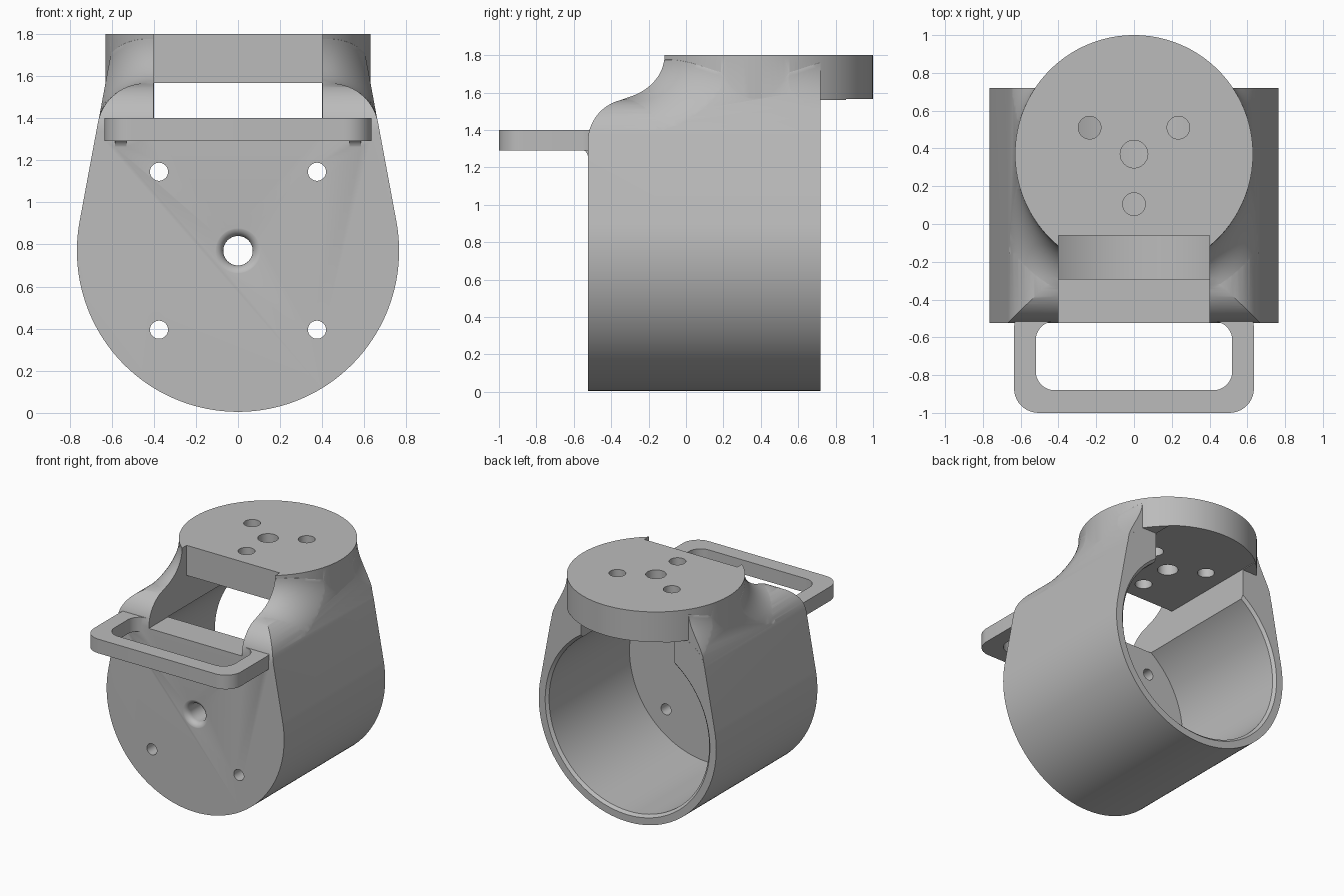
import bpy, bmesh
from math import sin, cos, radians, sqrt, pi

cube = bpy.data.objects.get("Cube")
if cube:
    bpy.data.objects.remove(cube, do_unlink=True)

grey = bpy.data.materials.new("plain_grey")
grey.use_nodes = True
grey.diffuse_color = (0.5, 0.5, 0.5, 1)
grey.node_tree.nodes["Principled BSDF"].inputs["Base Color"].default_value = (0.5, 0.5, 0.5, 1)

# Main dimensions
RADIUS, AXIS_Z = 0.765, 0.77
FRONT, BACK = -0.525, 0.72
LEAN = 10.5
TOP, ROUND = 1.565, 0.23
CAP_Y, CAP_R, CAP_TOP = 0.37, 0.63, 1.8
SLOT, INNER_FRONT, SLOT_Z = 0.4, -0.29, 1.33


def arc(cx, cy, r, start, end, n=24):
    return [(cx + r * cos(radians(start + (end - start) * i / n)),
             cy + r * sin(radians(start + (end - start) * i / n))) for i in range(n + 1)]


def circle(cx, cy, r, n=96):
    return arc(cx, cy, r, 0, 360, n)[:-1]


def rounded_rect(x0, x1, y0, y1, r):
    return (arc(x1 - r, y1 - r, r, 0, 90, 10) + arc(x0 + r, y1 - r, r, 90, 180, 10)
            + arc(x0 + r, y0 + r, r, 180, 270, 10) + arc(x1 - r, y0 + r, r, 270, 360, 10))


def loft(name, rings, bevel=0, segments=1):
    """Closed solid through matching rings; optional rounding of both end rims."""
    bm = bmesh.new()
    vs = [[bm.verts.new(p) for p in ring] for ring in rings]
    n = len(vs[0])
    for a, b in zip(vs, vs[1:]):
        for i in range(n):
            bm.faces.new((a[i], a[(i + 1) % n], b[(i + 1) % n], b[i]))
    ends = [bm.faces.new(vs[0]), bm.faces.new(vs[-1])]
    if bevel:
        bmesh.ops.bevel(bm, geom=[e for f in ends for e in f.edges], offset=bevel,
                        segments=segments, profile=0.5, affect='EDGES')
    if len(rings) > 2:
        bmesh.ops.triangulate(bm, faces=bm.faces)
    bmesh.ops.recalc_face_normals(bm, faces=bm.faces)
    if bm.calc_volume(signed=True) < 0:
        bmesh.ops.reverse_faces(bm, faces=bm.faces)
    mesh = bpy.data.meshes.new(name)
    bm.to_mesh(mesh)
    bm.free()
    obj = bpy.data.objects.new(name, mesh)
    bpy.context.collection.objects.link(obj)
    mesh.materials.append(grey)
    return obj


PLACE = {'X': lambda u, v, w: (w, u, v),
         'Y': lambda u, v, w: (u, w, v),
         'Z': lambda u, v, w: (u, v, w)}


def prism(name, outline, axis, start, end, bevel=0, segments=1):
    put = PLACE[axis]
    return loft(name, [[put(u, v, w) for u, v in outline] for w in (start, end)], bevel, segments)


def box(name, x0, x1, y0, y1, z0, z1):
    return prism(name, [(x0, y0), (x1, y0), (x1, y1), (x0, y1)], 'Z', z0, z1)


def volume(mesh):
    bm = bmesh.new()
    bm.from_mesh(mesh)
    v = bm.calc_volume(signed=True)
    bm.free()
    return v


def combine(target, other, operation):
    """Apply a boolean, accepting only a result whose volume is possible."""
    a, b = volume(target.data), volume(other.data)
    low, high = {'UNION': (max(a, b), a + b),
                 'DIFFERENCE': (max(a - b, 0.001), a),
                 'INTERSECT': (0.01, min(a, b))}[operation]
    for solver in ('MANIFOLD', 'EXACT', 'FLOAT'):
        mod = target.modifiers.new("join", 'BOOLEAN')
        mod.operation, mod.solver, mod.object = operation, solver, other
        graph = bpy.context.evaluated_depsgraph_get()
        mesh = bpy.data.meshes.new_from_object(target.evaluated_get(graph))
        target.modifiers.clear()
        v = volume(mesh)
        if low - 0.002 <= v <= high + 0.002 and abs(v - a) > 1e-7:
            target.data = mesh
            break
    bpy.data.objects.remove(other, do_unlink=True)


def side_x(z, inset=0):
    """Half width of the tangent side walls at a height."""
    return (RADIUS - inset - (z - AXIS_Z) * sin(radians(LEAN))) / cos(radians(LEAN))


# Housing: round bottom, leaning sides and rounded shoulders
round_z = TOP - ROUND
round_x = side_x(round_z) - ROUND / cos(radians(LEAN))
round_y = FRONT + ROUND
lower = arc(0, AXIS_Z, RADIUS, 180 - LEAN, 360 + LEAN, 96)
shoulders = (arc(round_x, round_z, ROUND, LEAN, 90)
             + arc(-round_x, round_z, ROUND, 90, 180 - LEAN))
body = prism("mount_housing", lower + shoulders, 'Y', FRONT - 0.1, BACK, 0.01)
lift = 0.001
side_profile = arc(round_y, round_z + lift, ROUND, 90, 180) + [(FRONT, -1), (2, -1), (2, TOP + lift)]
combine(body, prism("front_rounding", side_profile, 'X', -2, 2), 'INTERSECT')


# Flare blending the shoulders into the cap
def shoulder_height(x, y):
    def drop(d):
        d = min(max(d, 0), ROUND * 0.98)
        return round_z + sqrt(ROUND ** 2 - d ** 2)
    return min(drop(abs(x) - round_x), drop(round_y - y))


def flare_ring(d):
    rise = ROUND - sqrt(ROUND ** 2 - (ROUND - max(d, 0)) ** 2)
    return [(x, y, min(shoulder_height(x, y) + rise - 0.002, CAP_TOP - 0.015))
            for x, y in circle(0, CAP_Y, CAP_R + d, 128)]


steps = 20
rings = [flare_ring(ROUND * (1 - cos(pi / 2 * i / steps))) for i in range(steps, 0, -1)]
rings.append(flare_ring(-0.02))
skirt = [(x, y, 1.0) for x, y, z in rings[0]]
core = [(x, y, 1.7) for x, y in circle(0, CAP_Y, CAP_R - 0.1, 128)]
flare = loft("flare", [skirt] + rings + [core])
inset = 0.001
wall = [(side_x(0.9, inset), 0.9), (side_x(1.9, inset), 1.9),
        (-side_x(1.9, inset), 1.9), (-side_x(0.9, inset), 0.9)]
combine(flare, prism("flare_limit", wall, 'Y', FRONT + inset, BACK - inset), 'INTERSECT')
combine(body, flare, 'UNION')

# Round cap overhanging the back
combine(body, prism("cap", circle(0, CAP_Y, CAP_R, 128), 'Z', TOP - 0.005, CAP_TOP, 0.01), 'UNION')

# Strap handle with rounded rim and small root fillets
handle = prism("handle", rounded_rect(-0.635, 0.635, -1, -0.42, 0.13), 'Z', 1.29, 1.4, 0.045, 5)
combine(handle, prism("handle_opening", rounded_rect(-0.52, 0.52, -0.88, -0.515, 0.1),
                      'Z', 1.2, 1.5), 'DIFFERENCE')
combine(body, handle, 'UNION')
root_y = FRONT - 0.048
root = arc(root_y, 1.25, 0.05, 0, 90, 8) + [(root_y, 1.31), (-0.5, 1.31), (-0.5, 1.25)]
for x0, x1 in ((-0.585, -0.53), (0.53, 0.585)):
    combine(body, prism("handle_root", root, 'X', x0, x1), 'UNION')

# Bore with a chamfered rim, top slot and front window
bore_r, rim = 0.69, 0.02
bore = [(bore_r, INNER_FRONT), (bore_r, BACK - rim), (bore_r + 2 * rim, BACK + rim)]
combine(body, loft("bore", [[(x, y, z) for x, z in circle(0, AXIS_Z, r, 128)] for r, y in bore]),
        'DIFFERENCE')
combine(body, box("slot", -SLOT, SLOT, INNER_FRONT + 0.001, 2, 1.0, TOP + 0.001), 'DIFFERENCE')
combine(body, box("window", -SLOT - 0.001, SLOT + 0.001, -0.6, -0.06, SLOT_Z, 2), 'DIFFERENCE')

# Front wall holes: flared centre and four small ones
flared = [(0.115, FRONT - 0.05)] + [(0.07 + 0.045 * (1 - sin(a)), FRONT - 0.001 + 0.045 * (1 - cos(a)))
                                    for a in (pi / 2 * i / 6 for i in range(7))] + [(0.07, -0.2)]
combine(body, loft("centre_hole", [[(x, y, z) for x, z in circle(0, AXIS_Z, r, 40)]
                                   for r, y in flared]), 'DIFFERENCE')
for x in (-0.375, 0.375):
    for z in (AXIS_Z - 0.375, AXIS_Z + 0.375):
        combine(body, prism("screw_hole", circle(x, z, 0.043, 32), 'Y', -0.7, -0.2), 'DIFFERENCE')

# Cap holes
for x, y, r in ((0, CAP_Y, 0.073), (0, 0.105, 0.06), (-0.235, 0.51, 0.06), (0.235, 0.51, 0.06)):
    combine(body, prism("cap_hole", circle(x, y, r, 40), 'Z', 1.5, 1.9), 'DIFFERENCE')

bpy.ops.object.select_all(action='DESELECT')
body.select_set(True)
bpy.context.view_layer.objects.active = body
bpy.ops.object.shade_smooth_by_angle(angle=radians(30))
